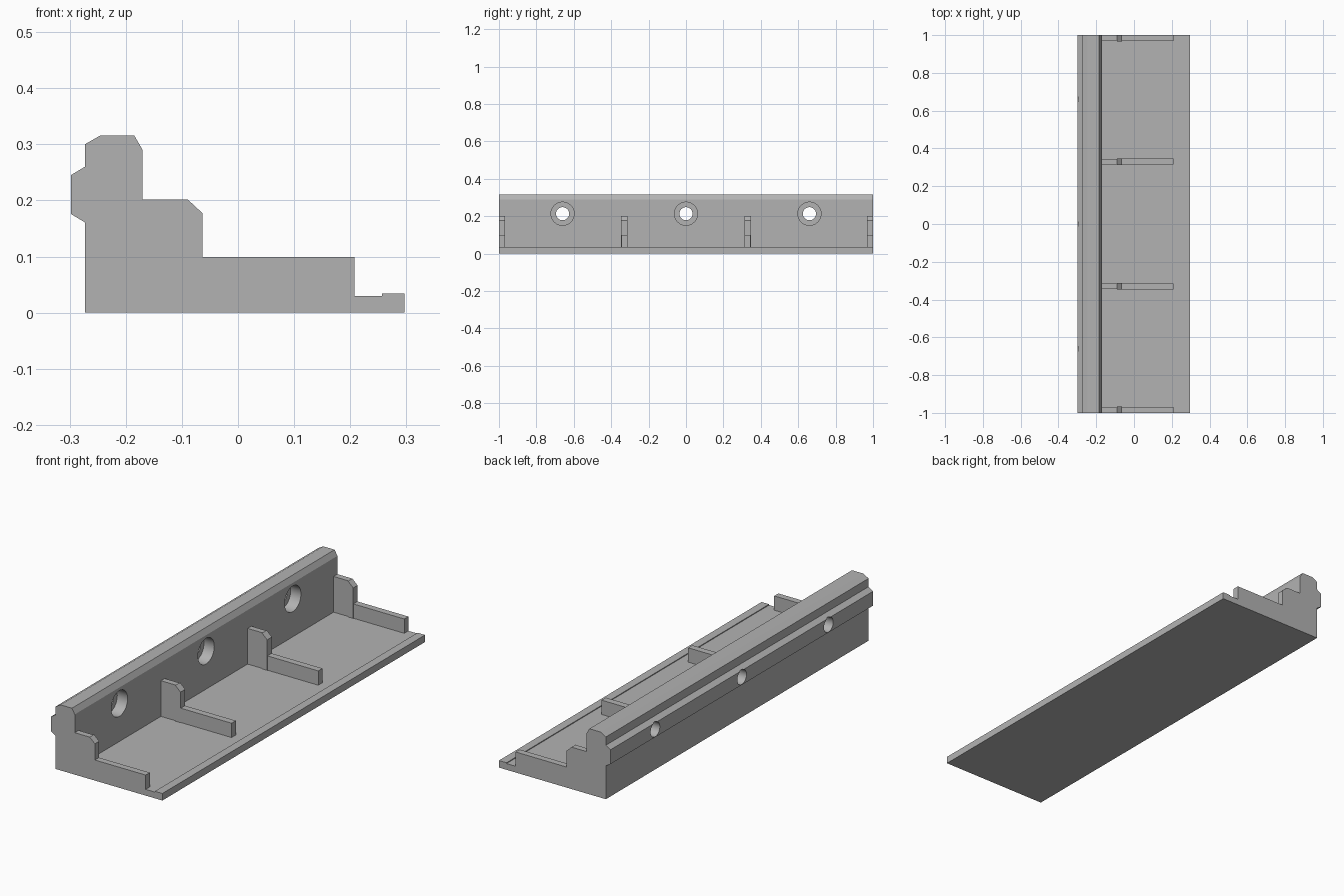
import bpy, bmesh, math
from mathutils import Matrix

cube = bpy.data.objects.get("Cube")
if cube:
    bpy.data.objects.remove(cube, do_unlink=True)

grey = bpy.data.materials.new("plain grey")
grey.use_nodes = True
colour = (0.45, 0.45, 0.45, 1)
grey.diffuse_color = colour
grey.node_tree.nodes["Principled BSDF"].inputs["Base Color"].default_value = colour


def add_object(name, bm):
    bmesh.ops.recalc_face_normals(bm, faces=bm.faces[:])
    mesh = bpy.data.meshes.new(name)
    bm.to_mesh(mesh)
    bm.free()
    mesh.materials.append(grey)
    obj = bpy.data.objects.new(name, mesh)
    bpy.context.collection.objects.link(obj)
    return obj


def extrude_profile(name, profile, y0, y1):
    """Extrude an x-z outline from y0 to y1."""
    bm = bmesh.new()
    face = bm.faces.new([bm.verts.new((x, y0, z)) for x, z in profile])
    new = bmesh.ops.extrude_face_region(bm, geom=[face])["geom"]
    verts = [v for v in new if isinstance(v, bmesh.types.BMVert)]
    bmesh.ops.translate(bm, verts=verts, vec=(0, y1 - y0, 0))
    return add_object(name, bm)


def cylinder_x(name, radius, x0, x1, y, z):
    bm = bmesh.new()
    place = Matrix.Translation(((x0 + x1) / 2, y, z)) @ Matrix.Rotation(math.pi / 2, 4, "Y")
    bmesh.ops.create_cone(bm, cap_ends=True, segments=48, radius1=radius,
                          radius2=radius, depth=x1 - x0, matrix=place)
    return add_object(name, bm)


# Base plate and upright rail in one cross-section
WALL, FLOOR = -0.17, 0.03
rail = extrude_profile("base_and_rail", [
    (-0.273, 0), (0.297, 0), (0.297, 0.034), (0.257, 0.034), (0.257, FLOOR),
    (WALL, FLOOR), (WALL, 0.29), (-0.185, 0.316), (-0.245, 0.316),
    (-0.273, 0.3), (-0.273, 0.26), (-0.298, 0.245), (-0.298, 0.176),
    (-0.273, 0.161)], -1, 1)

# Counterbored screw holes through the rail
for y in (-0.66, 0, 0.66):
    for part, radius, x0 in (("hole", 0.035, -0.4), ("counterbore", 0.062, -0.225)):
        cutter = cylinder_x(part + "_cutter", radius, x0, -0.1, y, 0.213)
        cutter.hide_render = True
        cutter.hide_set(True)
        cut = rail.modifiers.new(part, "BOOLEAN")
        cut.operation = "DIFFERENCE"
        cut.solver = "EXACT"
        cut.object = cutter

# Bake the cuts, then remove the cutters
bpy.context.view_layer.update()
evaluated = rail.evaluated_get(bpy.context.evaluated_depsgraph_get())
baked = bpy.data.meshes.new_from_object(evaluated)
cutters = [m.object for m in rail.modifiers]
rail.modifiers.clear()
rail.data = baked
for cutter in cutters:
    bpy.data.objects.remove(cutter, do_unlink=True)
bpy.context.view_layer.objects.active = rail
rail.select_set(True)
bpy.ops.object.shade_smooth_by_angle(angle=math.radians(20))

# Dividers: thin web, thicker front post and low bar
web = [(WALL, FLOOR), (-0.09, FLOOR), (-0.09, 0.202), (WALL, 0.202)]
post = [(-0.09, FLOOR), (-0.063, FLOOR), (-0.063, 0.177), (-0.09, 0.202)]
bar = [(-0.063, FLOOR), (0.208, FLOOR), (0.208, 0.099), (-0.063, 0.099)]
for i, y in enumerate((-0.985, -0.33, 0.33, 0.985)):
    for part, profile, half in (("web", web, 0.014), ("post", post, 0.018), ("bar", bar, 0.016)):
        y0, y1 = max(y - half, -1), min(y + half, 1)
        if i == 0:
            y0 = -1
        if i == 3:
            y1 = 1
        extrude_profile(f"divider_{part}_{i + 1}", profile, y0, y1)
